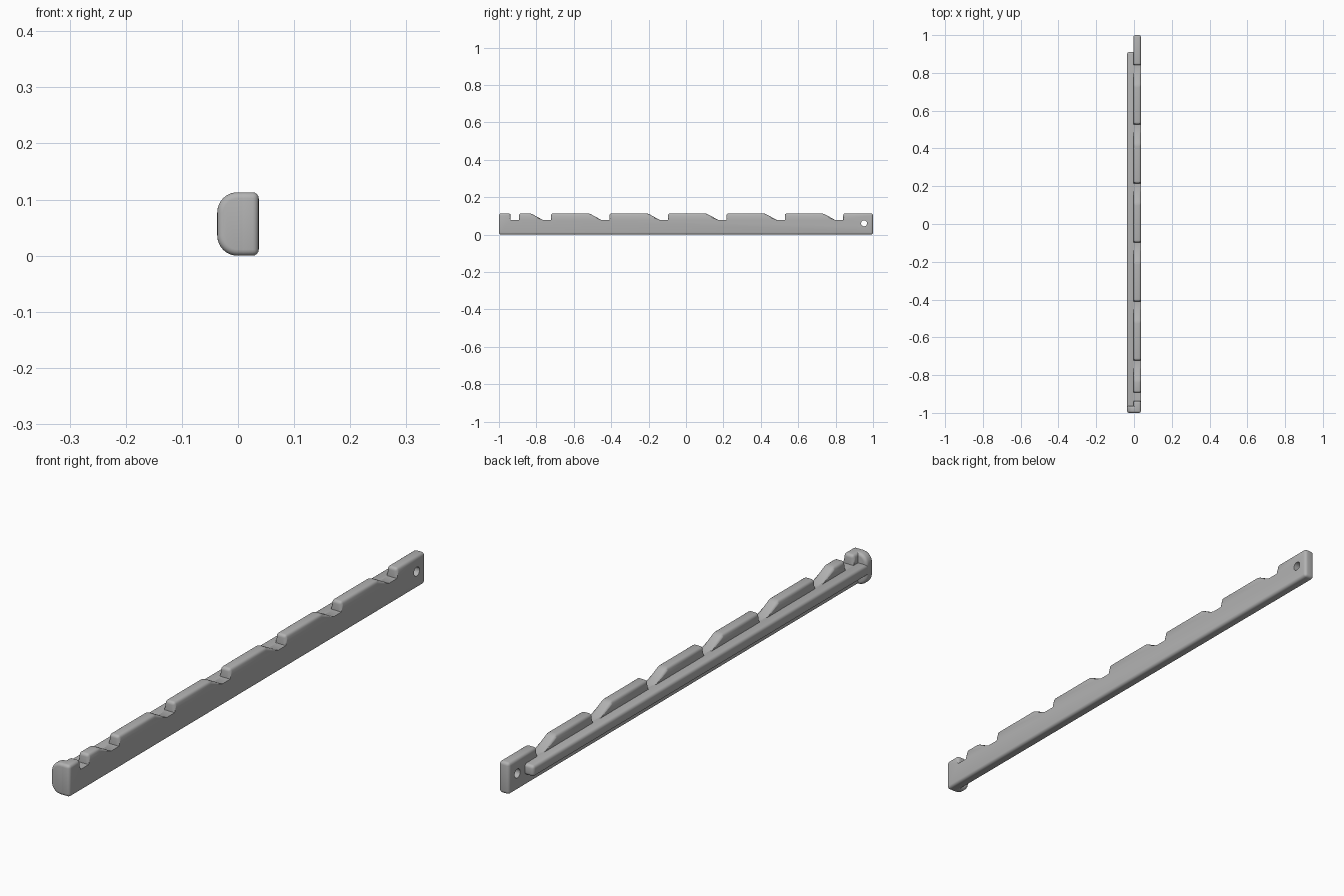
import bpy, bmesh, math
from mathutils import Matrix

if "Cube" in bpy.data.objects:
    bpy.data.objects.remove(bpy.data.objects["Cube"], do_unlink=True)

grey = bpy.data.materials.new("plain_grey")
grey.use_nodes = True
COLOUR = (0.45, 0.45, 0.45, 1)
grey.diffuse_color = COLOUR
grey.node_tree.nodes["Principled BSDF"].inputs["Base Color"].default_value = COLOUR

TOP, FLOOR, ROUND = 0.113, 0.078, 0.011
BACK, FACE, OUTER = -0.003, 0.037, -0.037


def prism(name, points, offset, keep_sharp=lambda edge: False):
    """Extrude a closed outline along offset and round its convex edges."""
    bm = bmesh.new()
    base = bm.faces.new([bm.verts.new(p) for p in points])
    out = bmesh.ops.extrude_face_region(bm, geom=[base], use_keep_orig=True)
    new_verts = [g for g in out["geom"] if isinstance(g, bmesh.types.BMVert)]
    bmesh.ops.translate(bm, verts=new_verts, vec=offset)
    bmesh.ops.recalc_face_normals(bm, faces=bm.faces)
    edges = [e for e in bm.edges
             if e.is_convex and e.calc_face_angle(0) > 0.4 and not keep_sharp(e)]
    bmesh.ops.bevel(bm, geom=edges, offset=ROUND, segments=4, profile=0.5,
                    affect="EDGES", clamp_overlap=True)
    mesh = bpy.data.meshes.new(name)
    bm.to_mesh(mesh)
    bm.free()
    mesh.materials.append(grey)
    obj = bpy.data.objects.new(name, mesh)
    bpy.context.collection.objects.link(obj)
    return obj


def smooth(obj):
    bpy.ops.object.select_all(action="DESELECT")
    obj.select_set(True)
    bpy.context.view_layer.objects.active = obj
    bpy.ops.object.shade_smooth_by_angle(angle=math.radians(35))


# Toothed plate: first block, narrow slot, then evenly spaced ramped notches
outline = [(-1, 0), (-1, TOP), (-0.937, TOP), (-0.937, FLOOR),
           (-0.893, FLOOR), (-0.893, TOP)]
for k in range(6):
    wall = -0.722 + 0.3125 * k
    outline += [(wall - 0.107, TOP), (wall - 0.043, FLOOR),
                (wall, FLOOR), (wall, TOP)]
outline += [(1, TOP), (1, 0)]
plate = prism("toothed_plate", [(BACK, y, z) for y, z in outline],
              (FACE - BACK, 0, 0),
              lambda e: all(abs(v.co.z - FLOOR) < 1e-4 for v in e.verts))

# Round hole through the back end of the plate
bm = bmesh.new()
bmesh.ops.create_cone(bm, cap_ends=True, segments=32, radius1=0.016,
                      radius2=0.016, depth=0.3,
                      matrix=Matrix.Translation((0, 0.952, 0.06))
                      @ Matrix.Rotation(math.pi / 2, 4, "Y"))
mesh = bpy.data.meshes.new("hole_cutter")
bm.to_mesh(mesh)
bm.free()
mesh.materials.append(grey)
cutter = bpy.data.objects.new("hole_cutter", mesh)
cutter.hide_render = True
bpy.context.collection.objects.link(cutter)
cut = plate.modifiers.new("hole", "BOOLEAN")
cut.operation, cut.object, cut.solver = "DIFFERENCE", cutter, "EXACT"
bpy.context.view_layer.objects.active = plate
bpy.ops.object.modifier_apply(modifier=cut.name)
bpy.data.objects.remove(cutter, do_unlink=True)
smooth(plate)

# Rail along the inner side, running into the plate
rail_section = [(OUTER, 0.038), (OUTER, FLOOR), (0.015, FLOOR), (0.015, 0.038)]
rail = prism("side_rail", [(x, -0.98, z) for x, z in rail_section], (0, 1.89, 0))
smooth(rail)

# End cap with two large rounded corners
radius, inner = 0.036, 0.024
cap_outline = [(inner, 0)]
for centre_z, start in ((radius, 270), (TOP - radius, 180)):
    for i in range(9):
        a = math.radians(start - i * 90 / 8)
        cap_outline.append((OUTER + radius + radius * math.cos(a),
                            centre_z + radius * math.sin(a)))
cap_outline.append((inner, TOP))


def cap_sharp(e):
    return all(v.co.x > inner - 1e-4 for v in e.verts)


cap = prism("end_cap", [(x, -1, z) for x, z in cap_outline], (0, 0.037, 0), cap_sharp)
smooth(cap)
